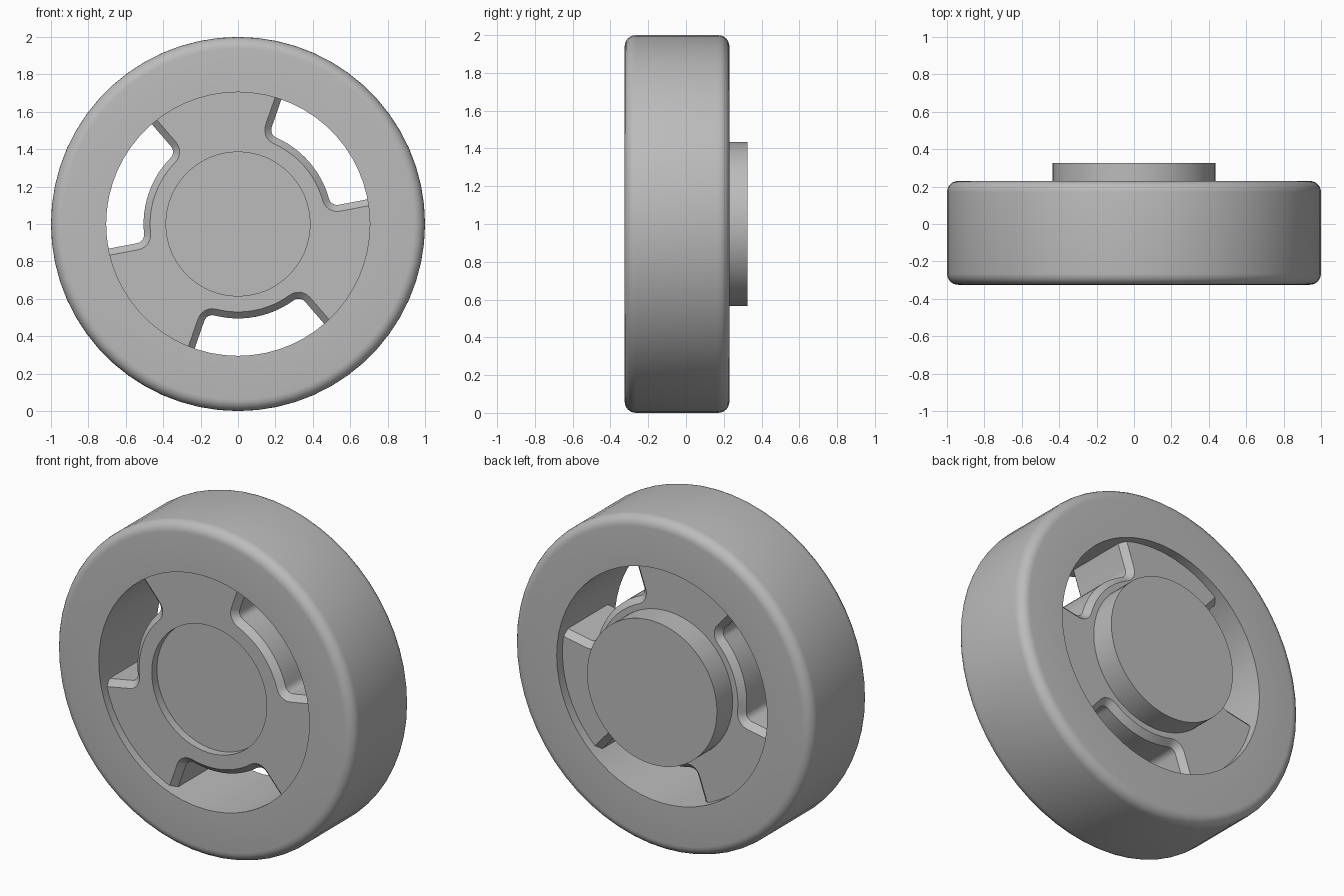
import bpy, bmesh
from math import sin, cos, asin, pi, radians

cube = bpy.data.objects.get("Cube")
if cube:
    bpy.data.objects.remove(cube)

SEGMENTS = 60
FRONT, BACK = -0.325, 0.23            # tyre sides
HUB_FRONT, HUB_BACK = -0.275, 0.175   # recessed hub sides
RIM, SLOT_R, FILLET, CHAMFER = 0.71, 0.505, 0.045, 0.035
HALF_SLOT = radians(30)

grey = bpy.data.materials.new("plain grey")
grey.use_nodes = True
colour = (0.5, 0.5, 0.5, 1)
grey.diffuse_color = colour
grey.node_tree.nodes["Principled BSDF"].inputs["Base Color"].default_value = colour


def arc(r, a, b, n, cx=0, cz=0):
    return [(cx + r * cos(a + (b - a) * i / n), cz + r * sin(a + (b - a) * i / n))
            for i in range(n + 1)]


def ring(bm, points, y):
    return [bm.verts.new((x, y, z + 1)) for x, z in points]


def bridge(bm, a, b):
    for i in range(len(a)):
        j = (i + 1) % len(a)
        bm.faces.new((a[i], a[j], b[j], b[i]))


def finish(bm, name):
    bmesh.ops.recalc_face_normals(bm, faces=bm.faces)
    mesh = bpy.data.meshes.new(name)
    bm.to_mesh(mesh)
    bm.free()
    mesh.materials.append(grey)
    obj = bpy.data.objects.new(name, mesh)
    bpy.context.collection.objects.link(obj)
    bpy.ops.object.select_all(action='DESELECT')
    obj.select_set(True)
    bpy.context.view_layer.objects.active = obj
    bpy.ops.object.shade_smooth_by_angle(angle=radians(30))


def circle(r):
    return arc(r, 0, 2 * pi, SEGMENTS)[:-1]


# Tyre: rounded rectangular section swept around the axle
bm = bmesh.new()
round_r = 0.06
section = [(0.705, FRONT)]
section += arc(round_r, -pi / 2, 0, 6, 1 - round_r, FRONT + round_r)
section += arc(round_r, 0, pi / 2, 6, 1 - round_r, BACK - round_r)
section += [(0.705, BACK)]
rings = [ring(bm, circle(r), y) for r, y in section]
for i, loop in enumerate(rings):
    bridge(bm, loop, rings[(i + 1) % len(rings)])
finish(bm, "tyre")


def hub_outline(grow):
    """Disc outline with three rounded slots, each widened by grow."""
    tilt = HALF_SLOT - asin(FILLET / (SLOT_R + FILLET))
    cx, cz = (SLOT_R + FILLET) * cos(tilt), (SLOT_R + FILLET) * sin(tilt)
    edge = HALF_SLOT + asin(grow / RIM)
    corner = arc(FILLET + grow, tilt + pi, HALF_SLOT + pi / 2, 6, cx, cz)
    lower = [(x, -z) for x, z in reversed(corner)]
    slot = lower + arc(SLOT_R - grow, -tilt, tilt, 12)[1:-1] + corner
    slot += arc(RIM, edge, 2 * pi / 3 - edge, 12)
    points = []
    for k in range(3):
        t = radians(40.8 + 120 * k)
        points += [(x * cos(t) - z * sin(t), x * sin(t) + z * cos(t)) for x, z in slot]
    return points


# Hub disc: chamfered slots on both sides and a round recess in front
bm = bmesh.new()
layers = [ring(bm, hub_outline(g), y) for g, y in (
    (CHAMFER, HUB_FRONT), (0, HUB_FRONT + CHAMFER),
    (0, HUB_BACK - CHAMFER), (CHAMFER, HUB_BACK))]
for a, b in zip(layers, layers[1:]):
    bridge(bm, a, b)
lip = ring(bm, circle(0.385), HUB_FRONT)
floor = ring(bm, circle(0.385), HUB_FRONT + 0.05)
bridge(bm, lip, floor)
bm.faces.new(floor)
for loops in ((layers[0], lip), (layers[-1],)):
    verts = {v for loop in loops for v in loop}
    edges = [e for e in bm.edges if e.verts[0] in verts and e.verts[1] in verts]
    bmesh.ops.triangle_fill(bm, edges=edges, use_beauty=True, use_dissolve=False)
finish(bm, "hub_disc")

# Round boss on the back
bm = bmesh.new()
inner, outer = (ring(bm, circle(0.435), y) for y in (HUB_BACK - 0.02, 0.325))
bridge(bm, inner, outer)
bm.faces.new(inner)
bm.faces.new(outer)
finish(bm, "rear_boss")
